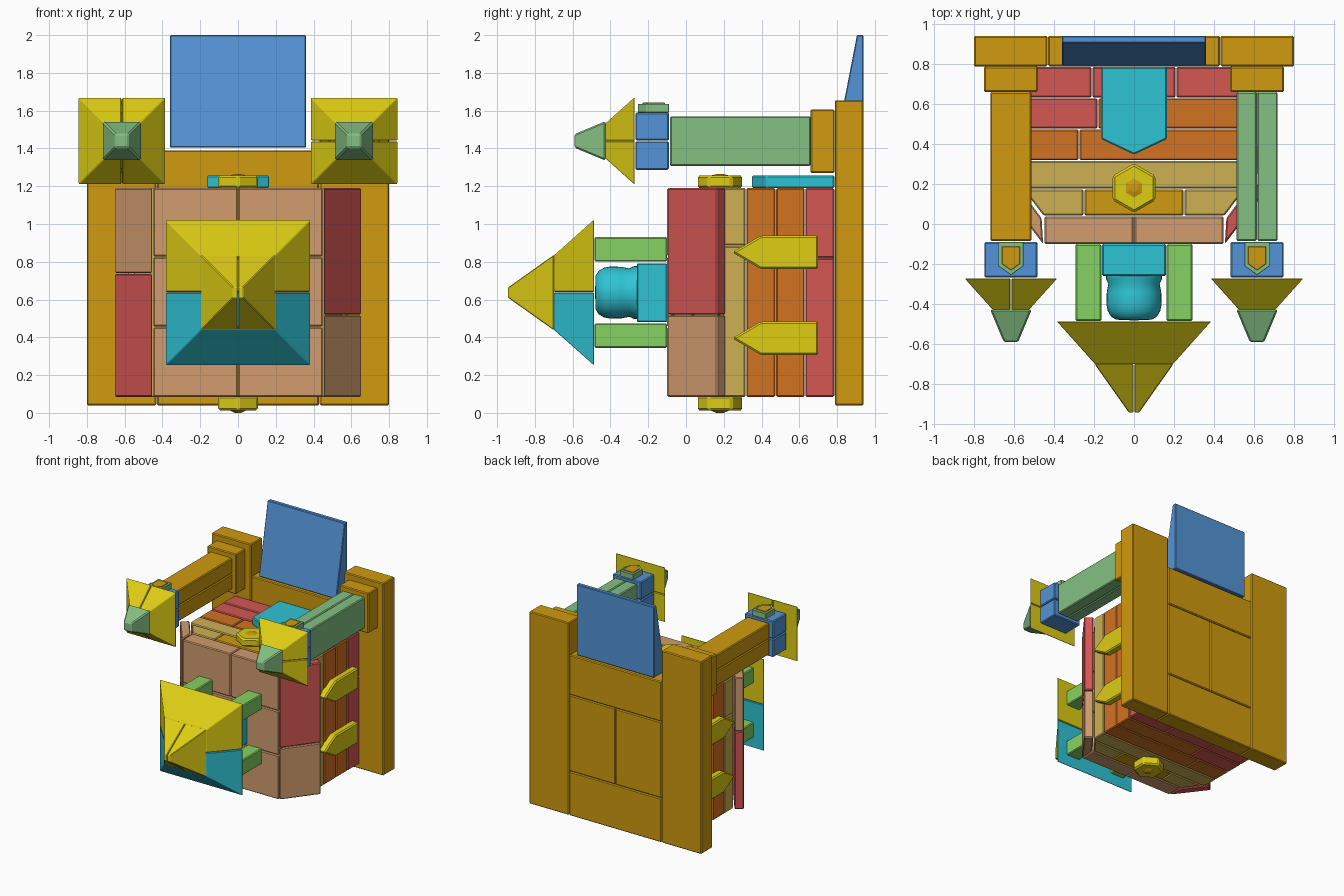
import bpy, bmesh, math
from mathutils import Vector, Matrix

if "Cube" in bpy.data.objects:
    bpy.data.objects.remove(bpy.data.objects["Cube"])


def lin(c):
    c /= 255
    return c / 12.92 if c <= 0.04045 else ((c + 0.055) / 1.055) ** 2.4


MATS = {}
for mname, rgb in {
    "ochre": (208, 155, 14), "yellow": (222, 205, 20), "sage green": (134, 192, 132),
    "lime green": (134, 210, 98), "cyan": (46, 196, 212), "red": (212, 87, 84),
    "orange": (210, 114, 34), "sand": (206, 176, 84), "tan": (209, 156, 110),
    "blue": (84, 148, 216),
}.items():
    m = bpy.data.materials.new(mname)
    m.diffuse_color = (*[lin(c) for c in rgb], 1)
    m.use_nodes = True
    m.node_tree.nodes["Principled BSDF"].inputs["Base Color"].default_value = m.diffuse_color
    MATS[mname] = m


def finish(name, bm, mat, bevel=0.0):
    bmesh.ops.recalc_face_normals(bm, faces=bm.faces)
    if bevel:
        bmesh.ops.bevel(bm, geom=bm.edges[:], offset=bevel, segments=1, affect='EDGES')
    me = bpy.data.meshes.new(name)
    bm.to_mesh(me)
    bm.free()
    me.materials.append(MATS[mat])
    ob = bpy.data.objects.new(name, me)
    bpy.context.collection.objects.link(ob)
    return ob


def bridge(name, lo, hi, mat, bevel):
    """Solid between two matching outlines."""
    bm = bmesh.new()
    a = [bm.verts.new(p) for p in lo]
    b = [bm.verts.new(p) for p in hi]
    bm.faces.new(a)
    bm.faces.new(b)
    n = len(a)
    for i in range(n):
        bm.faces.new((a[i], a[(i + 1) % n], b[(i + 1) % n], b[i]))
    return finish(name, bm, mat, bevel)


def prism(name, pts, axis, lo, hi, mat, bevel=0.007):
    put = {'x': lambda p, t: (t, p[0], p[1]), 'z': lambda p, t: (p[0], p[1], t)}[axis]
    return bridge(name, [put(p, lo) for p in pts], [put(p, hi) for p in pts], mat, bevel)


def loft(name, y0, r0, y1, r1, mat, bevel=0.004):
    """Tapered block along y between rectangles (x0, x1, z0, z1)."""
    def ring(y, r):
        return [(r[0], y, r[2]), (r[1], y, r[2]), (r[1], y, r[3]), (r[0], y, r[3])]
    return bridge(name, ring(y0, r0), ring(y1, r1), mat, bevel)


def box(name, x0, x1, y0, y1, z0, z1, mat, bevel=0.007):
    x0, x1 = sorted((x0, x1))
    return loft(name, y0, (x0, x1, z0, z1), y1, (x0, x1, z0, z1), mat, bevel)


Z0, Z1 = 0.085, 1.19
SIDES = ((-1, "left"), (1, "right"))

# Back wall: two posts and a bonded centre
for s, side in SIDES:
    box(f"back_post_{side}", s * 0.432, s * 0.80, 0.788, 0.94, 0.04, 1.655, "ochre")
    box(f"back_middle_block_{side}", s * 0.001, s * 0.429, 0.788, 0.94, 0.413, 1.052, "ochre")
box("back_lower_block", -0.429, 0.429, 0.788, 0.94, 0.04, 0.41, "ochre")
box("back_upper_block", -0.429, 0.429, 0.788, 0.94, 1.055, 1.39, "ochre")
prism("back_wedge", [(0.94, 1.405), (0.94, 2.0), (0.905, 2.0), (0.79, 1.405)],
      'x', -0.36, 0.36, "blue", 0.005)

# Body slabs: y range, x range, z range, colour
W = 0.58
for i, (y0, y1, x0, x1, z0, z1, mat) in enumerate([
    (0.632, 0.785, -W, -0.212, Z0, Z1, "red"),
    (0.632, 0.785, -0.208, 0.208, Z0, Z1, "red"),
    (0.632, 0.785, 0.212, W, Z0, 0.818, "red"),
    (0.632, 0.785, 0.212, W, 0.822, Z1, "red"),
    (0.477, 0.628, -W, -0.182, Z0, Z1, "red"),
    (0.477, 0.628, -0.178, W, Z0, Z1, "orange"),
    (0.319, 0.473, -W, -0.277, Z0, Z1, "orange"),
    (0.319, 0.473, -0.273, W, Z0, Z1, "orange"),
]):
    box(f"body_block_{i + 1}", x0, x1, y0, y1, z0, z1, mat)
for z0, z1, part in ((Z0, 0.883, "lower"), (0.887, Z1, "upper")):
    prism(f"body_sand_slab_{part}", [(-W, 0.315), (-W, 0.205), (-0.56, 0.178), (0.56, 0.178),
                                     (W, 0.205), (W, 0.315)], 'z', z0, z1, "sand")

# Chamfered front row of the body
box("body_nose_centre", -0.248, 0.248, 0.042, 0.173, Z0, Z1, "ochre")
for s, side in SIDES:
    prism(f"body_nose_corner_{side}", [(s * 0.252, 0.042), (s * 0.452, 0.042),
                                       (s * 0.552, 0.173), (s * 0.252, 0.173)],
          'z', Z0, Z1, "sand")

# Front plate in three courses
box("front_plate_middle", -0.448, 0.448, -0.1, 0.037, 0.457, 0.825, "tan")
for s, side in SIDES:
    box(f"front_plate_lower_{side}", s * 0.002, s * 0.448, -0.1, 0.037, Z0, 0.453, "tan")
    box(f"front_plate_upper_{side}", s * 0.002, s * 0.448, -0.1, 0.037, 0.829, Z1, "tan")

# Angled cheek panels
for s, side, cut, low, high in ((-1, "left", 0.738, "red", "tan"), (1, "right", 0.518, "tan", "red")):
    outline = [(s * 0.454, -0.1), (s * 0.655, 0.165), (s * 0.598, 0.21), (s * 0.462, 0.03)]
    prism(f"cheek_panel_lower_{side}", outline, 'z', Z0, cut - 0.002, low)
    prism(f"cheek_panel_upper_{side}", outline, 'z', cut + 0.002, Z1, high)

# Pointed plates on the sides
for s, side in SIDES:
    for zc, part in ((0.395, "lower"), (0.85, "upper")):
        h = 0.088
        prism(f"side_spike_{part}_{side}", [(0.70, zc - h), (0.70, zc + h), (0.395, zc + h),
                                            (0.245, zc), (0.395, zc - h)],
              'x', s * 0.56, s * 0.632, "yellow", 0.01)

# Pointed plate on the roof
prism("roof_pointer", [(-0.165, 0.785), (-0.165, 0.425), (0, 0.347), (0.165, 0.425), (0.165, 0.785)],
      'z', 1.19, 1.257, "cyan")


# Hexagonal bosses above and below
def hexagon(r):
    return [(r * math.sin(k * math.pi / 3), 0.18 + r * math.cos(k * math.pi / 3)) for k in range(6)]


for part, a, b, c in (("top", 1.19, 1.257, 1.264), ("bottom", 0.09, 0.012, 0.0)):
    prism(f"hex_boss_{part}", hexagon(0.123), 'z', a, b, "yellow", 0.012)
    bridge(f"hex_boss_centre_{part}", [(x, y, b) for x, y in hexagon(0.047)],
           [(x, y, c) for x, y in hexagon(0.02)], "ochre", 0)

# Arms
CX, CZ = 0.615, 1.44
for s, side in SIDES:
    c = s * CX
    box(f"arm_mount_{side}", c - 0.135, c + 0.135, 0.66, 0.787, 1.27, 1.607, "ochre")
    if s < 0:  # split into upper and lower beams
        box("arm_lower_left", c - 0.103, c + 0.103, -0.085, 0.66, 1.307, CZ - 0.001, "ochre")
        box("arm_upper_left", c - 0.103, c + 0.103, -0.085, 0.66, CZ + 0.001, 1.57, "ochre")
    else:  # split into inner and outer beams
        box("arm_inner_right", c - 0.103, c - 0.001, -0.085, 0.66, 1.307, 1.57, "sage green")
        box("arm_outer_right", c + 0.001, c + 0.103, -0.085, 0.66, 1.307, 1.57, "sage green")
    box(f"wrist_lower_{side}", c - 0.133, c + 0.133, -0.268, -0.09, 1.287, CZ - 0.002, "blue")
    box(f"wrist_upper_{side}", c - 0.133, c + 0.133, -0.268, -0.09, CZ + 0.002, 1.59, "blue")
    for nm, k, z0, z1, mat in (("wrist_cap", 1.0, 1.59, 1.636, "sage green"),
                               ("wrist_cap_inset", 0.72, 1.634, 1.642, "ochre")):
        pts = [(-0.063, 0.08), (-0.063, -0.04), (0, -0.085), (0.063, -0.04), (0.063, 0.08)]
        prism(f"{nm}_{side}", [(c + x * k, -0.17 + y * k) for x, y in pts], 'z', z0, z1, mat, 0.002)
    # Flared muzzle: two halves and a blunt tip
    R, r = 0.231, 0.092
    for t, half in ((-1, "a"), (1, "b")):
        g = t * 0.002
        if s < 0:
            r0 = sorted((c + g, c + t * R)) + [CZ - R, CZ + R]
            r1 = sorted((c + g, c + t * r)) + [CZ - r, CZ + r]
        else:
            r0 = [c - R, c + R] + sorted((CZ + g, CZ + t * R))
            r1 = [c - r, c + r] + sorted((CZ + g, CZ + t * r))
        loft(f"arm_flare_{half}_{side}", -0.272, r0, -0.427, r1, "yellow")
    loft(f"arm_tip_{side}", -0.427, (c - 0.104, c + 0.104, CZ - 0.104, CZ + 0.104),
         -0.59, (c - 0.036, c + 0.036, CZ - 0.036, CZ + 0.036), "sage green", 0.008)

# Front hub, rounded core and its four struts
MZ = 0.637
box("front_hub", -0.16, 0.16, -0.26, -0.1, 0.48, 0.792, "cyan")
bm = bmesh.new()
prof = [(0, -0.25), (0.14, -0.25), (0.14, -0.275), (0.128, -0.30), (0.136, -0.34), (0.138, -0.40),
        (0.131, -0.435), (0.115, -0.462), (0.09, -0.478), (0, -0.482)]
vs = [bm.verts.new((rad, y, 0)) for rad, y in prof]
es = [bm.edges.new(p) for p in zip(vs, vs[1:])]
bmesh.ops.spin(bm, geom=vs + es, cent=(0, 0, 0), axis=(0, 1, 0), angle=2 * math.pi, steps=32)
bmesh.ops.remove_doubles(bm, verts=bm.verts, dist=1e-4)
bmesh.ops.translate(bm, verts=bm.verts, vec=(0, 0, MZ))
core = finish("front_core", bm, "cyan")
core.select_set(True)
bpy.context.view_layer.objects.active = core
bpy.ops.object.shade_smooth_by_angle(angle=math.radians(40))
for s, side in SIDES:
    for z0, part in ((0.344, "lower"), (0.801, "upper")):
        box(f"strut_{part}_{side}", s * 0.163, s * 0.293, -0.485, -0.1, z0, z0 + 0.13, "lime green")

# Large stepped pyramid at the front
loft("front_flare_upper", -0.487, (-0.385, 0.385, 0.641, 1.023), -0.7, (-0.195, 0.195, 0.641, 0.833), "yellow")
loft("front_flare_lower", -0.487, (-0.385, 0.385, 0.252, 0.637), -0.7, (-0.195, 0.195, 0.441, 0.637), "cyan")
for s, side in SIDES:
    loft(f"front_tip_{side}", -0.7, (*sorted((s * 0.002, s * 0.197)), 0.438, 0.836),
         -0.942, (*sorted((s * 0.002, s * 0.026)), 0.61, 0.664), "yellow")
